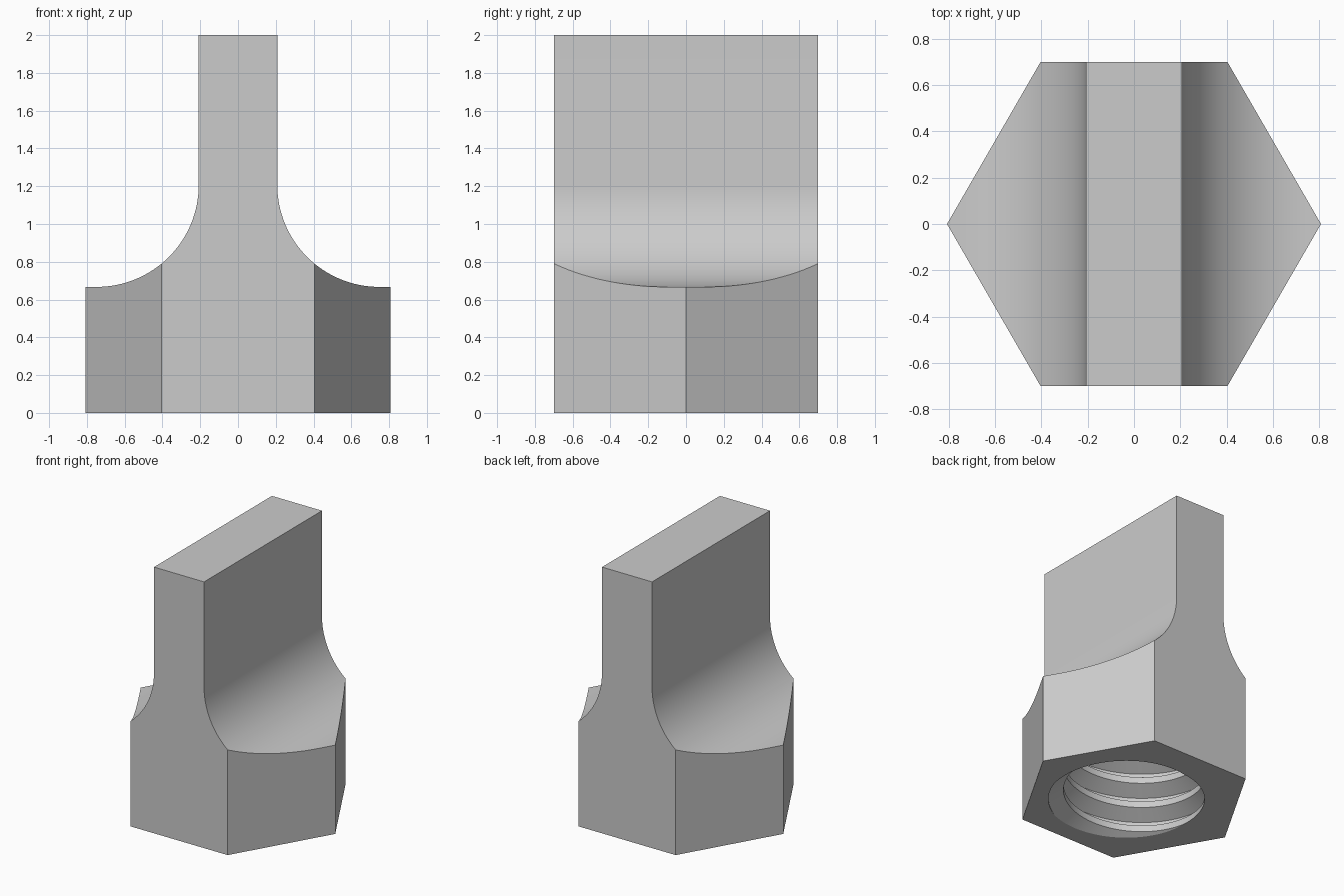
import bpy, bmesh, math
from mathutils import Vector

cube = bpy.data.objects.get("Cube")
if cube:
    bpy.data.objects.remove(cube, do_unlink=True)

FLAT = 0.70                       # centre to each flat of the hexagon
BLADE, SHOULDER, TOP = 0.208, 0.667, 2.0
FILLET = 0.54
PITCH, MINOR, MAJOR = 0.19, 0.48, 0.583
HOLE_TOP = 0.667

grey = bpy.data.materials.new("plain grey")
grey.use_nodes = True
grey.diffuse_color = (0.6, 0.6, 0.6, 1)
grey.node_tree.nodes["Principled BSDF"].inputs["Base Color"].default_value = (0.6, 0.6, 0.6, 1)


def make_object(name, bm):
    bmesh.ops.recalc_face_normals(bm, faces=bm.faces[:])
    mesh = bpy.data.meshes.new(name)
    bm.to_mesh(mesh)
    bm.free()
    obj = bpy.data.objects.new(name, mesh)
    bpy.context.collection.objects.link(obj)
    mesh.materials.append(grey)
    return obj


def slice_off(bm, point, normal):
    """Remove everything beyond a plane and cap the cut."""
    geom = bm.verts[:] + bm.edges[:] + bm.faces[:]
    cut = bmesh.ops.bisect_plane(bm, geom=geom, dist=1e-6, plane_co=point,
                                 plane_no=normal, clear_outer=True)["geom_cut"]
    edges = [e for e in cut if isinstance(e, bmesh.types.BMEdge) and e.is_boundary]
    bmesh.ops.contextual_create(bm, geom=edges)


# Blade profile with a rounded fillet each side, extruded front to back
half = [(BLADE, TOP)]
for i in range(33):
    a = math.pi / 2 * i / 32
    half.append((BLADE + FILLET * (1 - math.cos(a)), SHOULDER + FILLET * (1 - math.sin(a))))
half += [(1, SHOULDER), (1, 0)]
outline = half + [(-x, z) for x, z in reversed(half)]
bm = bmesh.new()
face = bm.faces.new([bm.verts.new((x, -FLAT, z)) for x, z in outline])
extruded = bmesh.ops.extrude_face_region(bm, geom=[face])["geom"]
bmesh.ops.translate(bm, vec=(0, 2 * FLAT, 0),
                    verts=[v for v in extruded if isinstance(v, bmesh.types.BMVert)])

# Slanted sides of the hexagon
for degrees in (30, 150, 210, 330):
    a = math.radians(degrees)
    n = Vector((math.cos(a), math.sin(a), 0))
    slice_off(bm, n * FLAT, n)
body = make_object("hex_blade_body", bm)

# Threaded core: rows of points climb along the helix
KNOTS = [(-1 / 16, MAJOR), (1 / 16, MAJOR), (3 / 8, MINOR), (5 / 8, MINOR)]
COLS, START = 96, math.radians(-40)
bm = bmesh.new()
rows = []
for turn in range(-3, 6):
    for frac, r in KNOTS:
        row = []
        for c in range(COLS):
            t = c / COLS
            a = START + 2 * math.pi * t
            row.append(bm.verts.new((r * math.cos(a), r * math.sin(a), PITCH * (turn + frac + t))))
        rows.append(row)
for k in range(len(rows) - 1):
    for c in range(COLS):
        d, step = (c + 1, 0) if c + 1 < COLS else (0, len(KNOTS))
        if k + step + 1 < len(rows):
            bm.faces.new((rows[k][c], rows[k + step][d], rows[k + step + 1][d], rows[k + 1][c]))
slice_off(bm, (0, 0, -0.06), (0, 0, -1))
slice_off(bm, (0, 0, HOLE_TOP), (0, 0, 1))
core = make_object("thread_cutter", bm)
core.hide_render = True

# Cut the threaded hole into the underside
cut = body.modifiers.new("threaded_hole", 'BOOLEAN')
cut.operation, cut.solver, cut.object = 'DIFFERENCE', 'EXACT', core
bpy.ops.object.select_all(action='DESELECT')
bpy.context.view_layer.objects.active = body
body.select_set(True)
bpy.ops.object.modifier_apply(modifier=cut.name)
bpy.data.objects.remove(core, do_unlink=True)
bpy.ops.object.shade_smooth_by_angle(angle=math.radians(22))
